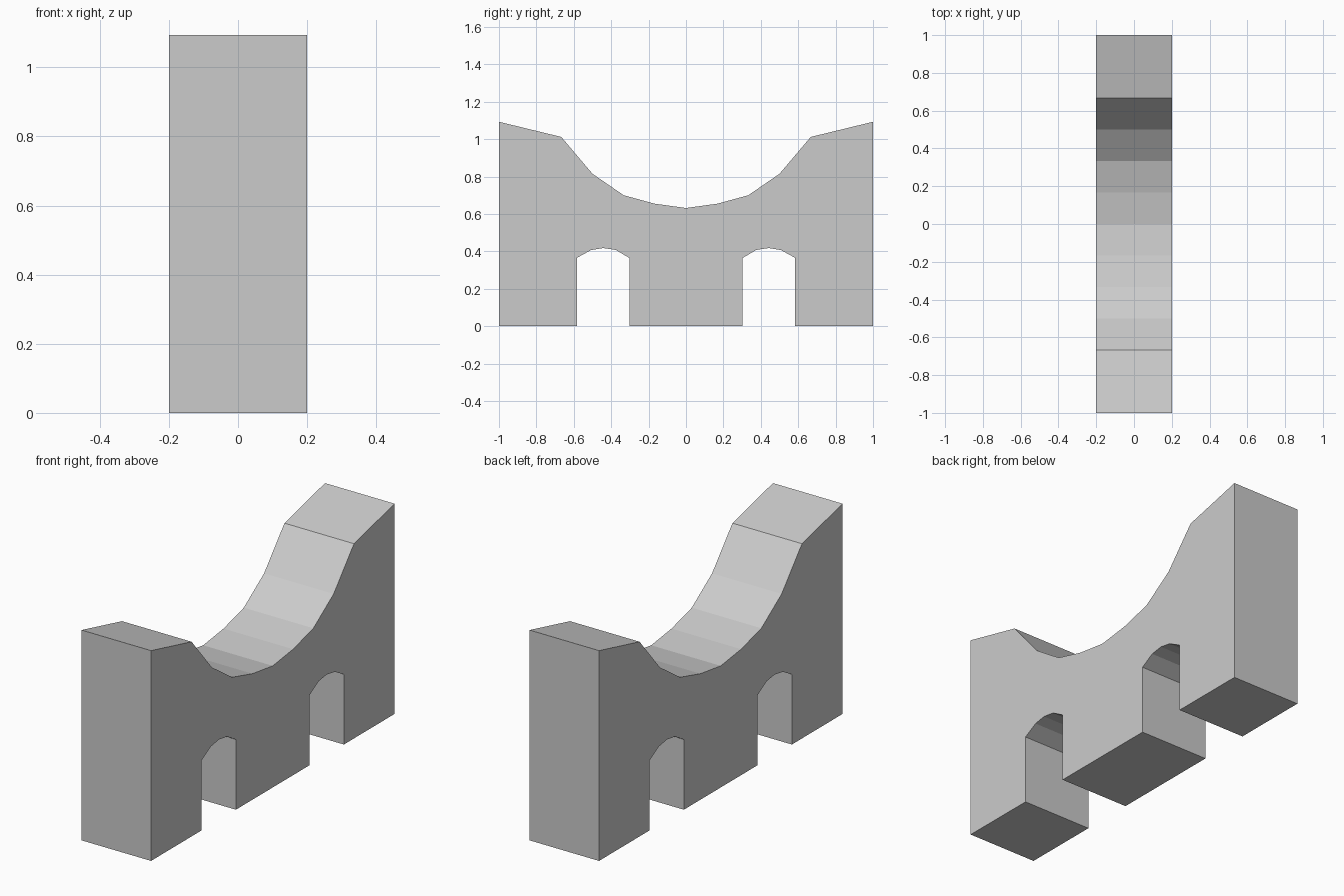
import bpy, bmesh

if "Cube" in bpy.data.objects:
    bpy.data.objects.remove(bpy.data.objects["Cube"])

HALF_WIDTH = 0.2

# Half profile (y, z): sagging top edge from the middle out to the end
top = [(0, 0.632), (0.167, 0.655), (0.333, 0.70), (0.5, 0.815), (0.667, 1.012), (1, 1.093)]
# Underside from the end back to the middle pier, with the arched opening
under = [(1, 0), (0.584, 0), (0.584, 0.365), (0.508, 0.407), (0.443, 0.418),
         (0.376, 0.408), (0.303, 0.365), (0.303, 0)]

# Mirror the half profile into a closed outline
half = top + under
outline = half + [(-y, z) for y, z in reversed(half[1:])]

# Extrude the outline across the wall thickness
bm = bmesh.new()
face = bm.faces.new([bm.verts.new((-HALF_WIDTH, y, z)) for y, z in outline])
ext = bmesh.ops.extrude_face_region(bm, geom=[face], use_keep_orig=True)
moved = [g for g in ext["geom"] if isinstance(g, bmesh.types.BMVert)]
bmesh.ops.translate(bm, verts=moved, vec=(2 * HALF_WIDTH, 0, 0))
bmesh.ops.recalc_face_normals(bm, faces=bm.faces)

# Arched wall with flat faces
mesh = bpy.data.meshes.new("arched_wall")
bm.to_mesh(mesh)
bm.free()
wall = bpy.data.objects.new("arched_wall", mesh)
bpy.context.collection.objects.link(wall)
